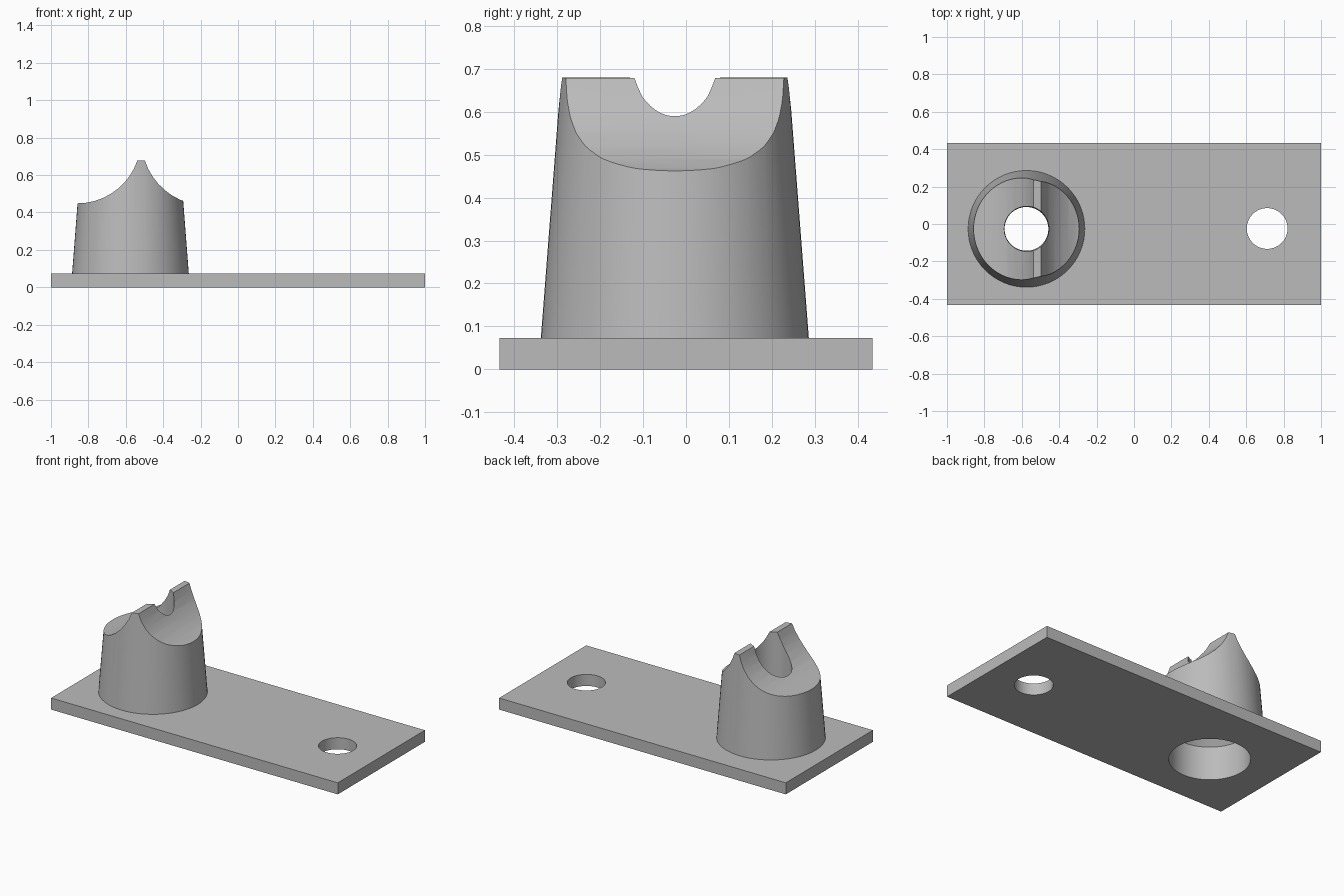
import bpy, bmesh, math
from mathutils import Matrix

if "Cube" in bpy.data.objects:
    bpy.data.objects.remove(bpy.data.objects["Cube"], do_unlink=True)

BOSS_X, BOSS_Y = -0.575, -0.026
PLATE_TOP = 0.073
PEAK = 0.679

grey = bpy.data.materials.new("plain grey")
grey.use_nodes = True
grey.diffuse_color = (0.5, 0.5, 0.5, 1)
grey.node_tree.nodes["Principled BSDF"].inputs["Base Color"].default_value = grey.diffuse_color


def finish(name, bm):
    """Turn a bmesh into a named grey object."""
    bmesh.ops.recalc_face_normals(bm, faces=bm.faces)
    mesh = bpy.data.meshes.new(name)
    bm.to_mesh(mesh)
    bm.free()
    obj = bpy.data.objects.new(name, mesh)
    bpy.context.collection.objects.link(obj)
    mesh.materials.append(grey)
    return obj


def lathe(name, profile, x, y, sides=64):
    """Closed round solid from a list of (radius, height)."""
    bm = bmesh.new()
    rings = []
    for r, z in profile:
        angles = [2 * math.pi * i / sides for i in range(sides)]
        rings.append([bm.verts.new((x + r * math.cos(a), y + r * math.sin(a), z)) for a in angles])
    for low, high in zip(rings, rings[1:]):
        for i in range(sides):
            j = (i + 1) % sides
            bm.faces.new((low[i], low[j], high[j], high[i]))
    bm.faces.new(rings[0])
    bm.faces.new(rings[-1])
    return finish(name, bm)


def prism(name, outline, depth):
    """Extrude an (x, z) outline along y, centred on y = 0."""
    bm = bmesh.new()
    face = bm.faces.new([bm.verts.new((x, -depth / 2, z)) for x, z in outline])
    moved = bmesh.ops.extrude_face_region(bm, geom=[face])["geom"]
    verts = [v for v in moved if isinstance(v, bmesh.types.BMVert)]
    bmesh.ops.translate(bm, verts=verts, vec=(0, depth, 0))
    return finish(name, bm)


def arc(cx, cz, r, start, end, steps=9):
    angles = [math.radians(start + (end - start) * i / steps) for i in range(steps + 1)]
    return [(cx + r * math.cos(a), cz + r * math.sin(a)) for a in angles]


def combine(target, other, operation):
    """Apply a boolean and discard the helper."""
    other.hide_render = True
    mod = target.modifiers.new("boolean", 'BOOLEAN')
    mod.operation, mod.solver, mod.object = operation, 'EXACT', other
    bpy.context.view_layer.objects.active = target
    bpy.ops.object.modifier_apply(modifier=mod.name)
    bpy.data.objects.remove(other, do_unlink=True)


# Flat rectangular plate
bm = bmesh.new()
bmesh.ops.create_cube(bm, size=1, matrix=Matrix.Translation((0, 0, PLATE_TOP / 2))
                      @ Matrix.Diagonal((2, 0.868, PLATE_TOP, 1)))
mount = finish("mount_plate_with_boss", bm)

# Tapered boss, with its foot sunk into the plate
boss = lathe("boss", [(0.315, 0.04), (0.312, PLATE_TOP), (0.262, 0.72)], BOSS_X, BOSS_Y)

# Two scooped arcs meeting at a narrow flat ridge across the top
left_scoop = arc(-0.858, 0.787, 0.338, -90, -18.6)
right_scoop = arc(-0.168, 0.785, 0.347, 197.8, 270)
outline = [(-1, 0.449)] + left_scoop + right_scoop + [(0, 0.438), (0, 0.9), (-1, 0.9)]
combine(boss, prism("scoop_cutter", outline, 1.2), 'DIFFERENCE')
combine(mount, boss, 'UNION')

# Wide pocket underneath that funnels into the upper bore
bore = [(0.229, -0.05), (0.229, 0.21), (0.117, 0.33), (0.123, 0.8)]
combine(mount, lathe("bore_cutter", bore, BOSS_X, BOSS_Y), 'DIFFERENCE')

# Screw hole at the far end
combine(mount, lathe("hole_cutter", [(0.109, -0.05), (0.109, 0.2)], 0.712, -0.024), 'DIFFERENCE')

bpy.ops.object.select_all(action='DESELECT')
mount.select_set(True)
bpy.context.view_layer.objects.active = mount
bpy.ops.object.shade_smooth_by_angle(angle=math.radians(25))
